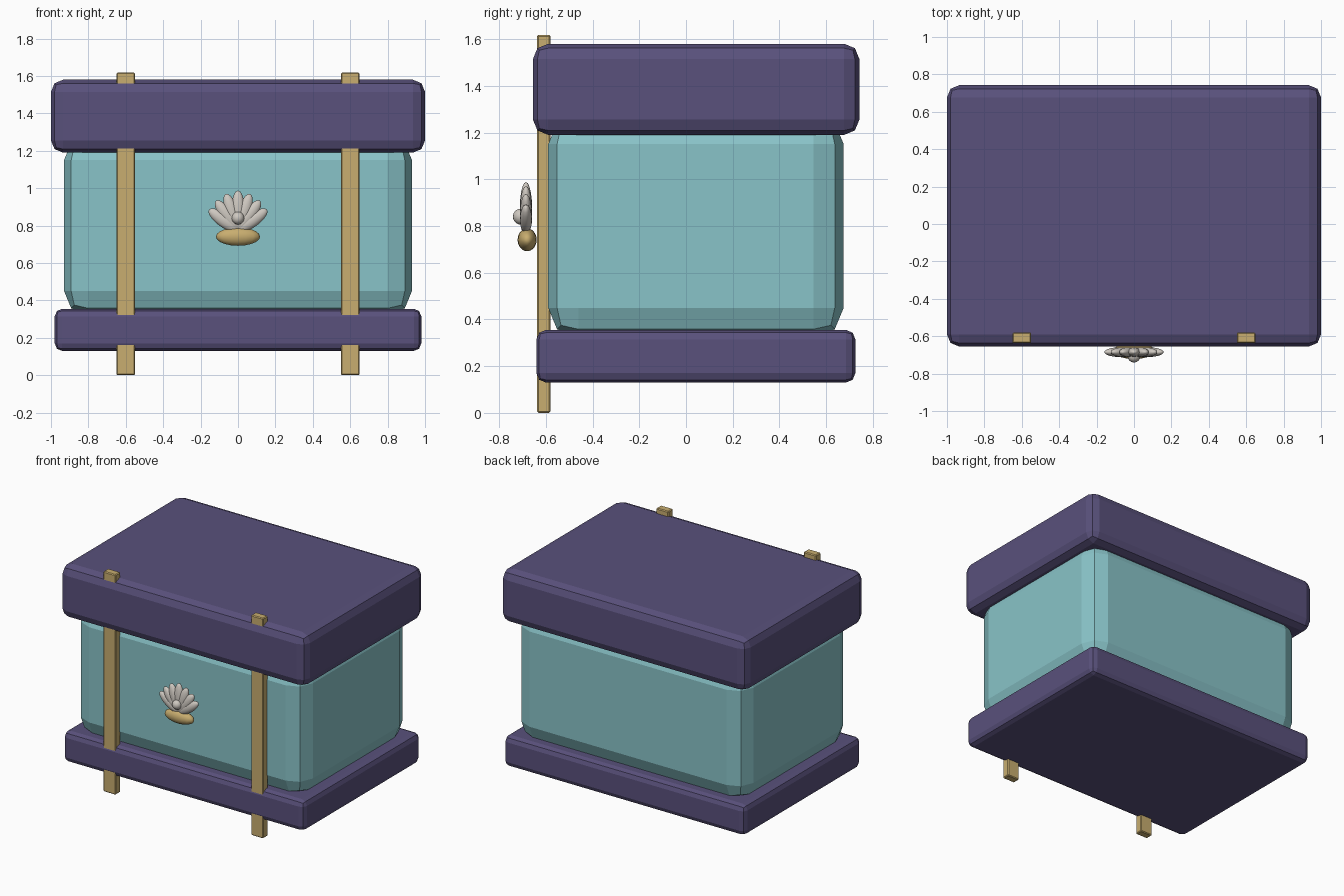
import bpy
import math
from mathutils import Matrix, Vector

default = bpy.data.objects.get("Cube")
if default:
    bpy.data.objects.remove(default, do_unlink=True)


def material(name, rgb):
    mat = bpy.data.materials.new(name)
    mat.use_nodes = True
    mat.diffuse_color = (*rgb, 1)
    mat.node_tree.nodes["Principled BSDF"].inputs["Base Color"].default_value = (*rgb, 1)
    return mat


PURPLE = material("dusky purple", (0.10, 0.082, 0.20))
TEAL = material("pale teal", (0.25, 0.55, 0.58))
GOLD = material("soft gold", (0.58, 0.42, 0.16))
PEARL = material("pearl grey", (0.62, 0.58, 0.53))


def box(name, low, high, bevel, segments, mat):
    """Box between two corners with bevelled edges."""
    low, high = Vector(low), Vector(high)
    bpy.ops.mesh.primitive_cube_add(size=1)
    obj = bpy.context.object
    obj.name = name
    obj.data.transform(Matrix.Diagonal((*(high - low), 1)))
    obj.location = (low + high) / 2
    mod = obj.modifiers.new("Bevel", "BEVEL")
    mod.width = bevel
    mod.segments = segments
    obj.data.materials.append(mat)
    return obj


def ellipsoid(name, centre, radii, mat, tilt=0):
    """Smooth ellipsoid, tilted in the plane of the front."""
    bpy.ops.mesh.primitive_uv_sphere_add(segments=16, ring_count=10)
    obj = bpy.context.object
    obj.name = name
    obj.data.transform(Matrix.Diagonal((*radii, 1)))
    obj.location = centre
    obj.rotation_euler.y = tilt
    obj.data.materials.append(mat)
    bpy.ops.object.shade_smooth()
    return obj


# Chest body, base and lid
box("body", (-0.93, -0.59, 0.32), (0.93, 0.675, 1.28), 0.13, 2, TEAL)
box("base", (-0.98, -0.64, 0.13), (0.98, 0.725, 0.355), 0.04, 2, PURPLE)
box("lid", (-1, -0.655, 1.19), (1, 0.742, 1.58), 0.065, 2, PURPLE)

# Front straps
for side, x in (("left", 0.6), ("right", -0.6)):
    box(f"{side}_strap", (x - 0.05, -0.637, 0), (x + 0.05, -0.58, 1.618), 0.006, 1, GOLD)

# Scallop shell fan
for i in range(-3, 4):
    angle = math.radians(18 * i)
    length = 0.108 - 0.004 * abs(i)
    direction = Vector((math.sin(angle), 0, math.cos(angle)))
    centre = Vector((0, -0.685, 0.772)) + direction * length
    ellipsoid(f"shell_rib_{i + 4}", centre, (0.036, 0.026, length), PEARL, angle)

# Pearl and its gold cushion
ellipsoid("pearl", (0, -0.707, 0.84), (0.034, 0.034, 0.034), PEARL)
ellipsoid("clasp_cushion", (0, -0.68, 0.741), (0.118, 0.041, 0.049), GOLD)
